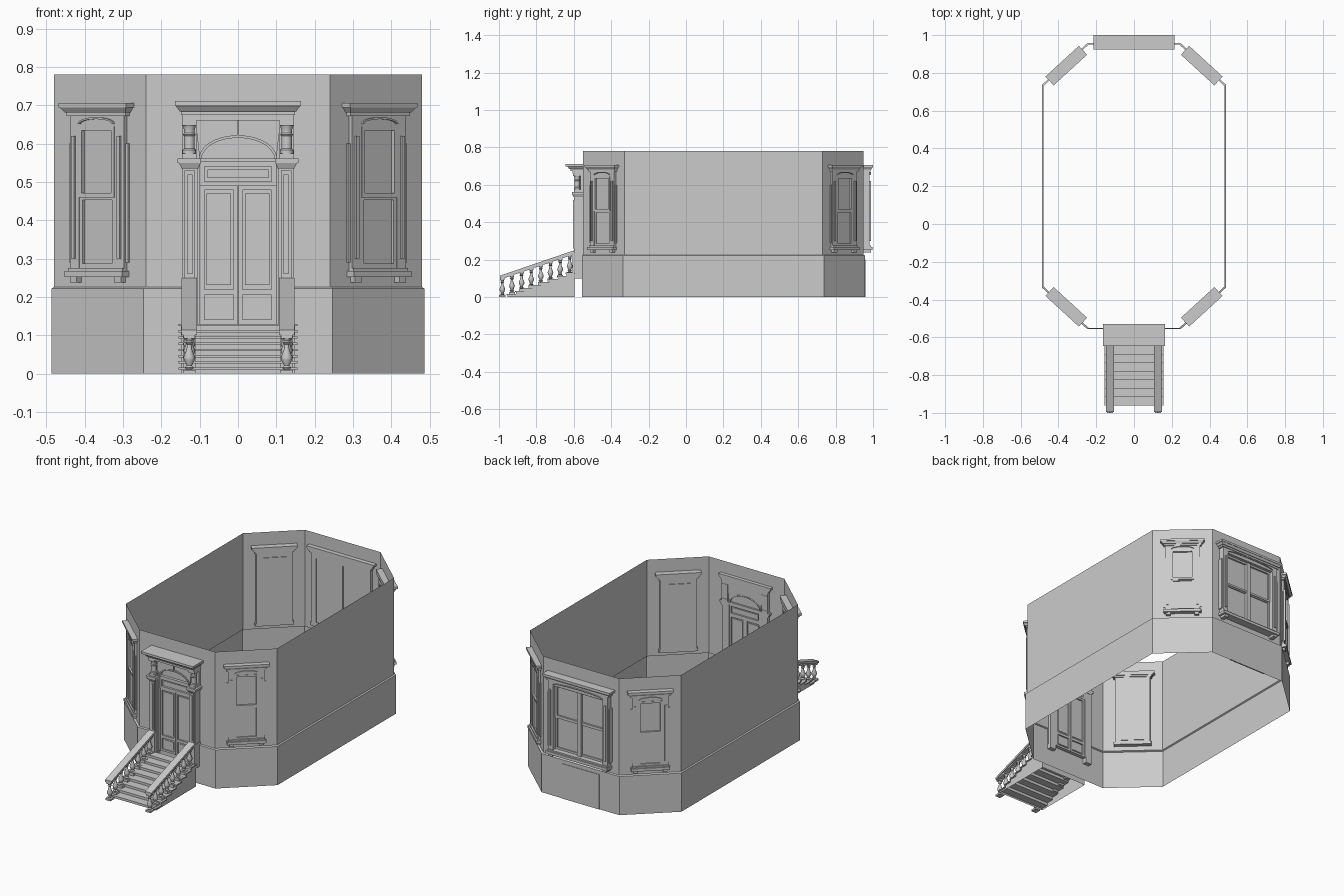
import bpy, bmesh
from math import sin, cos, pi, atan2
from mathutils import Matrix, Vector

if "Cube" in bpy.data.objects:
    bpy.data.objects.remove(bpy.data.objects["Cube"])


def finish(name, bm, mat=None, smooth=False):
    bmesh.ops.recalc_face_normals(bm, faces=bm.faces)
    me = bpy.data.meshes.new(name)
    bm.to_mesh(me)
    bm.free()
    ob = bpy.data.objects.new(name, me)
    bpy.context.collection.objects.link(ob)
    if mat:
        ob.matrix_world = mat
    if smooth:
        bpy.ops.object.select_all(action='DESELECT')
        ob.select_set(True)
        bpy.context.view_layer.objects.active = ob
        bpy.ops.object.shade_smooth_by_angle()
    return ob


def loft(bm, rings):
    rings = [[bm.verts.new(p) for p in r] for r in rings]
    for a, b in zip(rings, rings[1:]):
        for i in range(len(a)):
            j = (i + 1) % len(a)
            bm.faces.new((a[i], a[j], b[j], b[i]))
    return rings


# Box from x0..x1, depth d0..d1 (d points outward, -y), z0..z1; flare widens the top
def box(bm, x0, x1, d0, d1, z0, z1, flare=0):
    f = flare
    lo = [(x0, -d1, z0), (x1, -d1, z0), (x1, -d0, z0), (x0, -d0, z0)]
    hi = [(x0 - f, -d1 - f, z1), (x1 + f, -d1 - f, z1), (x1 + f, -d0, z1), (x0 - f, -d0, z1)]
    r = loft(bm, [lo, hi])
    bm.faces.new(r[0])
    bm.faces.new(r[1])


# Rectangular frame of four bars
def frame(bm, x0, x1, z0, z1, w, d0, d1):
    box(bm, x0, x0 + w, d0, d1, z0, z1)
    box(bm, x1 - w, x1, d0, d1, z0, z1)
    box(bm, x0 + w, x1 - w, d0, d1, z0, z0 + w)
    box(bm, x0 + w, x1 - w, d0, d1, z1 - w, z1)


# Solid strip between an arc and a matching outer line
def strip(bm, inner, outer, d0, d1):
    rings = [[(a[0], -d0, a[1]), (b[0], -d0, b[1]), (b[0], -d1, b[1]), (a[0], -d1, a[1])]
             for a, b in zip(inner, outer)]
    r = loft(bm, rings)
    bm.faces.new(r[0])
    bm.faces.new(r[-1])


def arc(rx, rz, zc, n=20):
    return [(-rx * cos(pi * i / n), zc + rz * sin(pi * i / n)) for i in range(n + 1)]


def lathe(bm, prof, x, y, z, seg=12):
    r = loft(bm, [[(x + q * cos(2 * pi * i / seg), y + q * sin(2 * pi * i / seg), z + h)
                   for i in range(seg)] for q, h in prof])
    bm.faces.new(r[0])
    bm.faces.new(r[-1])


# Octagonal shell: plinth and walls
def ring(off, z):
    q = [(0.24, -0.55), (0.48, -0.33), (0.48, 0.73), (0.24, 0.95)]
    pts = q + [(-x, y) for x, y in reversed(q)]
    return [(x + (off if x > 0 else -off), y + (off if y > 0 else -off), z) for x, y in pts]


bm = bmesh.new()
loft(bm, [ring(0.007, 0), ring(0.007, 0.222), ring(0, 0.226)])
finish("plinth", bm)
bm = bmesh.new()
loft(bm, [ring(0, 0.226), ring(0, 0.78)])
finish("walls", bm)
bm = bmesh.new()
box(bm, -0.12, 0.12, -0.96, -0.953, 0, 0.2)
finish("back_plinth_panel", bm)


# Window: w = half casing width, g = half glazed width, out = cornice projection
def window(tag, mat, w, g, cols, out, inn):
    fd = out - 0.012
    bm = bmesh.new()
    for s in (-1, 1):
        a, b = sorted((s * g, s * w))
        box(bm, a, b, -inn + 0.008, fd - 0.006, 0.27, 0.68)
        a, b = sorted((s * (g + 0.012), s * (w - 0.01)))
        box(bm, a, b, fd - 0.006, fd, 0.3, 0.62)
        a, b = sorted((s * w, s * (w + 0.008)))
        box(bm, a, b, 0, fd - 0.012, 0.29, 0.6)
    box(bm, -g, g, -inn + 0.008, fd - 0.006, 0.645, 0.68)
    strip(bm, arc(g - 0.006, 0.012, 0.652), arc(g, 0.017, 0.652), fd - 0.006, fd)
    finish(tag + "_casing", bm, mat)
    # sill with feet
    bm = bmesh.new()
    box(bm, -w - 0.006, w + 0.006, -inn + 0.008, out - 0.004, 0.252, 0.268)
    box(bm, -w, w, -inn + 0.008, fd, 0.268, 0.276)
    for s in (-1, 1):
        box(bm, s * (w - 0.018) - 0.012, s * (w - 0.018) + 0.012, 0, fd, 0.238, 0.252)
    finish(tag + "_sill", bm, mat)
    # stepped cornice
    bm = bmesh.new()
    c = w + 0.024
    box(bm, -c + 0.016, c - 0.016, -inn + 0.004, out - 0.014, 0.672, 0.682)
    box(bm, -c + 0.012, c - 0.012, -inn, out - 0.01, 0.682, 0.694, 0.008)
    box(bm, -c, c, -inn, out, 0.694, 0.706)
    finish(tag + "_cornice", bm, mat)
    # sashes, upper one set forward
    bm = bmesh.new()
    cw = (2 * g + 0.024 * (cols - 1)) / cols
    for i in range(cols):
        x0 = -g + i * (cw - 0.024 + 0.024 / cols) if cols > 1 else -g
        x1 = x0 + 2 * g / cols
        frame(bm, x0, x1, 0.46, 0.645, 0.011, 0, 0.014)
        frame(bm, x0, x1, 0.276, 0.464, 0.011, 0, 0.01)
    if cols > 1:
        box(bm, -0.012, 0.012, 0, 0.02, 0.276, 0.645)
        box(bm, -0.012, 0.012, -inn + 0.008, 0, 0.276, 0.645)
    finish(tag + "_sashes", bm, mat)
    bm = bmesh.new()
    box(bm, -g, g, -0.012 if cols > 1 else -inn + 0.004, 0.004, 0.276, 0.645)
    finish(tag + "_glass", bm, mat)


th = atan2(0.22, 0.24)
for tag, x, y, a in (("front_right_window", 0.36, -0.44, th), ("front_left_window", -0.36, -0.44, -th),
                     ("rear_right_window", 0.36, 0.84, pi - th), ("rear_left_window", -0.36, 0.84, pi + th)):
    window(tag, Matrix.Translation((x, y, 0)) @ Matrix.Rotation(a, 4, 'Z'), 0.096, 0.063, 1, 0.03, 0.034)
window("back_window", Matrix.Translation((0, 0.95, 0)) @ Matrix.Rotation(pi, 4, 'Z'), 0.19, 0.157, 2, 0.05, 0.025)

# Doorway, depth measured from the front wall
door = Matrix.Translation((0, -0.55, 0))
bm = bmesh.new()
box(bm, -0.1, 0.1, -0.006, 0.006, 0.13, 0.66)
finish("door_board", bm, door)
bm = bmesh.new()
for s in (-1, 1):
    for d0, d1 in ((0.006, 0.014), (-0.014, -0.006)):
        a, b = sorted((s * 0.001, s * 0.099))
        frame(bm, a, b, 0.13, 0.49, 0.011, d0, d1)
        box(bm, a, b, d0, d1, 0.205, 0.22)
    for z0, z1 in ((0.15, 0.196), (0.231, 0.47)):
        a, b = sorted((s * 0.018, s * 0.082))
        box(bm, a, b, -0.01, 0.01, z0, z1)
finish("door_leaves", bm, door)
bm = bmesh.new()
frame(bm, -0.1, 0.1, 0.49, 0.553, 0.012, -0.016, 0.018)
box(bm, -0.08, 0.08, -0.01, 0.01, 0.51, 0.533)
box(bm, -0.1, 0.1, -0.016, 0.022, 0.553, 0.562)
finish("transom", bm, door)
bm = bmesh.new()
ar = arc(0.1, 0.06, 0.56)
strip(bm, ar, [(x * 1.12, 0.665) for x, z in ar], -0.016, 0.03)
strip(bm, arc(0.095, 0.055, 0.56), arc(0.102, 0.062, 0.56), -0.018, 0.036)
box(bm, -0.002, 0.002, 0.03, 0.036, 0.62, 0.675)
finish("door_arch", bm, door)

# Pilasters, capitals and short upper columns
bm = bmesh.new()
for s in (-1, 1):
    def side(x0, x1, *r):
        a, b = sorted((s * x0, s * x1))
        box(bm, a, b, *r)
    side(0.099, 0.108, -0.018, 0.035, 0.13, 0.56)
    side(0.106, 0.145, -0.018, 0.045, 0.1, 0.545)
    side(0.112, 0.139, 0.045, 0.05, 0.25, 0.53)
    side(0.119, 0.132, 0.05, 0.054, 0.26, 0.52)
    side(0.106, 0.147, 0.0, 0.056, 0.13, 0.24)
    side(0.104, 0.147, -0.02, 0.052, 0.535, 0.55, 0.007)
    side(0.096, 0.158, -0.02, 0.06, 0.55, 0.562)
    side(0.108, 0.146, -0.02, 0.05, 0.562, 0.575)
    side(0.108, 0.146, -0.018, 0.014, 0.575, 0.66)
    side(0.108, 0.146, -0.02, 0.055, 0.648, 0.66)
finish("door_pilasters", bm, door)
bm = bmesh.new()
for s in (-1, 1):
    lathe(bm, [(0.018, 0), (0.018, 0.008), (0.014, 0.012), (0.014, 0.045), (0.017, 0.049),
               (0.014, 0.053), (0.014, 0.062), (0.018, 0.073)], s * 0.127, -0.032, 0.575, 16)
finish("door_upper_columns", bm, door, True)
bm = bmesh.new()
box(bm, -0.146, 0.146, -0.018, 0.058, 0.66, 0.675)
box(bm, -0.149, 0.149, -0.02, 0.068, 0.675, 0.684)
box(bm, -0.152, 0.152, -0.02, 0.074, 0.684, 0.698, 0.01)
box(bm, -0.165, 0.165, -0.02, 0.095, 0.698, 0.711)
finish("door_entablature", bm, door)

# Front steps: hollow body and projecting treads
N, rise, run = 8, 0.13 / 8, 0.045
prof = [(-0.955, 0)]
for i in range(N):
    y = -0.955 + i * run
    prof += [(y, (i + 1) * rise - 0.006), (min(y + run, -0.556), (i + 1) * rise - 0.006)]
prof.append((prof[-1][0], 0))
bm = bmesh.new()
L, R = [[bm.verts.new((x, y, z)) for y, z in prof] for x in (-0.149, 0.149)]
for i in range(len(prof) - 1):
    bm.faces.new((L[i], L[i + 1], R[i + 1], R[i]))
bm.faces.new(L)
bm.faces.new(R)
finish("step_body", bm)
bm = bmesh.new()
for i in range(N):
    y = -0.96 + i * run
    box(bm, -0.155, 0.155, -min(y + run + 0.005, -0.55), -y, (i + 1) * rise - 0.006, (i + 1) * rise)
finish("step_treads", bm)

# Balustrades: sloped handrail, balusters with square feet
bm = bmesh.new()
bal = bmesh.new()
turn = [(0.007, 0.01), (0.012, 0.016), (0.007, 0.021), (0.014, 0.036), (0.015, 0.043),
        (0.007, 0.064), (0.006, 0.076), (0.011, 0.081), (0.007, 0.085), (0.011, 0.093)]
for s in (-1, 1):
    x = s * 0.127
    for w, lo, hi in ((0.015, 0.098, 0.106), (0.02, 0.106, 0.119)):
        r = loft(bm, [[(x - w, y, z + lo), (x + w, y, z + lo), (x + w, y, z + hi), (x - w, y, z + hi)]
                      for y, z in ((-0.995, -0.005), (-0.6, 0.13))])
        bm.faces.new(r[0])
        bm.faces.new(r[1])
    for i in range(8):
        y, z = -0.982 + i * 0.0515, i * 0.0178
        d = 0.018 if i == 0 else 0.015
        box(bm, x - 0.016, x + 0.016, -y - d, -y + d, max(z - 0.006, 0), z + 0.01)
        box(bm, x - 0.013, x + 0.013, -y - 0.012, -y + 0.012, z + 0.092, z + 0.104)
        lathe(bal, turn, x, y, z, 12)
finish("handrails", bm)
finish("balusters", bal, None, True)
